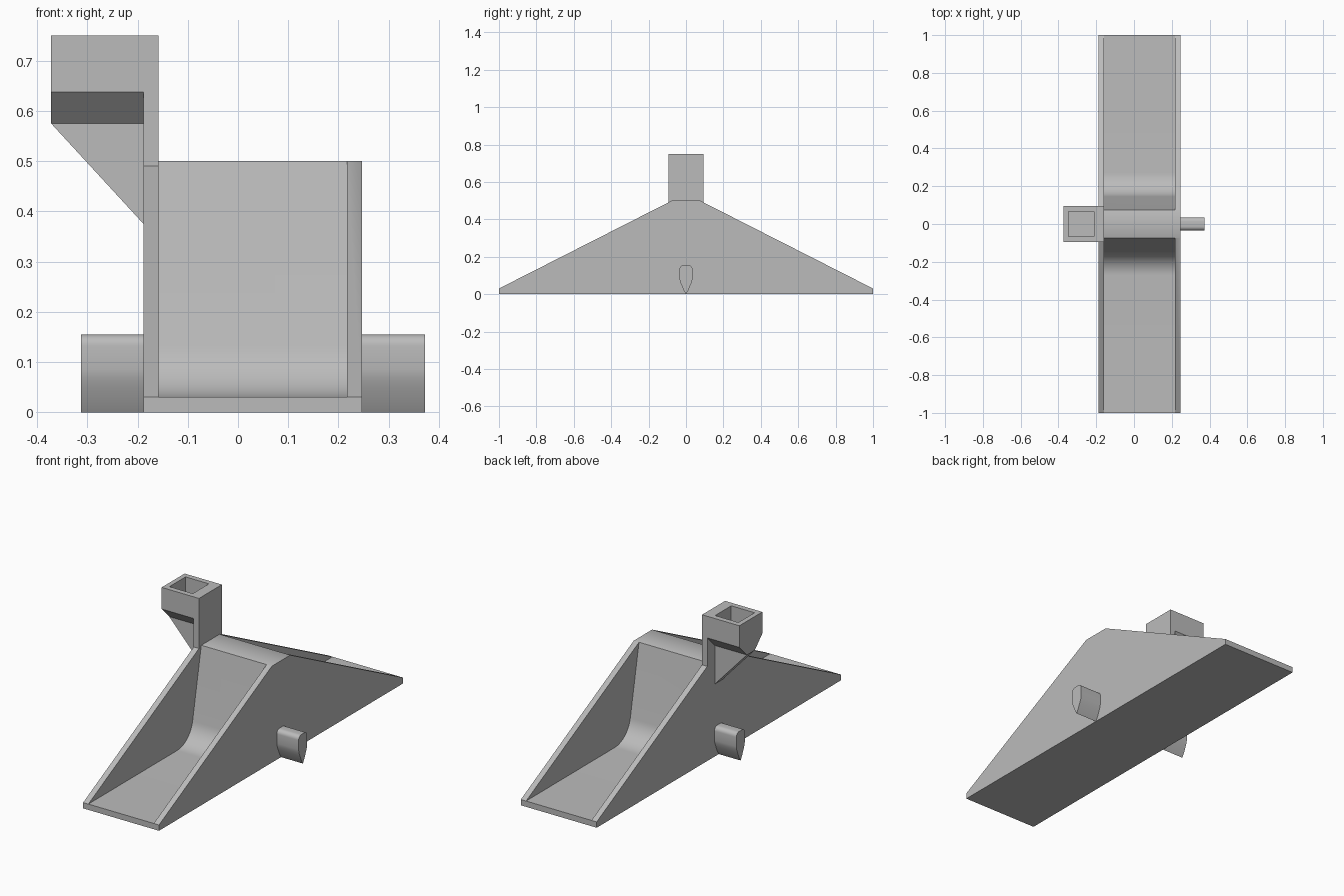
import bpy, bmesh, math

if "Cube" in bpy.data.objects:
    bpy.data.objects.remove(bpy.data.objects["Cube"])

grey = bpy.data.materials.new("plain grey")
grey.diffuse_color = (0.5, 0.5, 0.5, 1)
grey.use_nodes = True
grey.node_tree.nodes["Principled BSDF"].inputs["Base Color"].default_value = grey.diffuse_color


def prism(name, profile, lo, hi, axis="x"):
    """Extrude a (y, z) profile along x, or an (x, z) profile along y."""
    place = (lambda a, b, t: (t, a, b)) if axis == "x" else (lambda a, b, t: (a, t, b))
    bm = bmesh.new()
    ends = [[bm.verts.new(place(a, b, t)) for a, b in profile] for t in (lo, hi)]
    n = len(profile)
    for ring in ends:
        bm.faces.new(ring)
    for i in range(n):
        j = (i + 1) % n
        bm.faces.new((ends[0][i], ends[0][j], ends[1][j], ends[1][i]))
    bmesh.ops.recalc_face_normals(bm, faces=bm.faces)
    mesh = bpy.data.meshes.new(name)
    bm.to_mesh(mesh)
    bm.free()
    ob = bpy.data.objects.new(name, mesh)
    bpy.context.collection.objects.link(ob)
    mesh.materials.append(grey)
    return ob


def combine(target, tool, operation):
    """Apply a boolean and discard the tool object."""
    mod = target.modifiers.new("cut", "BOOLEAN")
    mod.operation, mod.solver, mod.object = operation, "EXACT", tool
    bpy.context.view_layer.objects.active = target
    bpy.ops.object.modifier_apply(modifier=mod.name)
    bpy.data.objects.remove(tool)


def smooth(ob):
    bpy.ops.object.select_all(action="DESELECT")
    ob.select_set(True)
    bpy.context.view_layer.objects.active = ob
    bpy.ops.object.shade_smooth_by_angle(angle=math.radians(30))


def arc(cy, cz, r, a0, a1, steps):
    angles = [math.radians(a0 + (a1 - a0) * i / steps) for i in range(steps + 1)]
    return [(cy + r * math.cos(a), cz + r * math.sin(a)) for a in angles]


LEFT, RIGHT, WALL = -0.188, 0.247, 0.03

# Wedge-shaped body
body = prism("wedge_body", [(-1, 0), (1, 0), (1, 0.03), (0.075, 0.5),
                            (-0.075, 0.5), (-1, 0.03)], LEFT, RIGHT)

# Scooped channels between the side walls, one at each end
r, draft = 0.13, 11
slope = math.tan(math.radians(draft))
foot = 0.075 + 0.47 * slope
centre = foot + r * math.tan(math.radians((90 - draft) / 2))
scoop = [(0.075 - 0.1 * slope, 0.6)]
scoop += arc(centre, 0.03 + r, r, 180 + draft, 270, 14)
scoop += [(1.1, 0.03), (1.1, 0.6)]
for side in (1, -1):
    cutter = prism("scoop_cutter", [(side * y, z) for y, z in scoop],
                   LEFT + WALL, RIGHT - WALL)
    combine(body, cutter, "DIFFERENCE")

# Upright plate standing on the left wall
plate = prism("socket_tower", [(-0.094, 0.375), (0.094, 0.375), (0.094, 0.75),
                               (-0.094, 0.75)], LEFT, LEFT + WALL)
# Socket head with chamfered underside
head = prism("head", [(-0.094, 0.638), (-0.032, 0.575), (0.032, 0.575), (0.094, 0.638),
                      (0.094, 0.75), (-0.094, 0.75)], -0.372, LEFT)
combine(plate, head, "UNION")
# Sloping gusset below the head
gusset = prism("gusset", [(-0.372, 0.575), (LEFT, 0.575), (LEFT, 0.375)],
               -0.032, 0.032, "y")
combine(plate, gusset, "UNION")
# Square socket
hole = prism("socket_cutter", [(-0.066, 0.63), (0.066, 0.63), (0.066, 0.8),
                               (-0.066, 0.8)], -0.347, -0.213)
combine(plate, hole, "DIFFERENCE")
combine(body, plate, "UNION")
smooth(body)

# Teardrop pivot pins on both sides
pin = [(0, 0), (0.012, 0.02), (0.024, 0.048), (0.032, 0.068), (0.035, 0.085)]
pin += arc(0.013, 0.133, 0.022, 0, 90, 6)
pin += [(-y, z) for y, z in reversed(pin[1:])]
for name, lo, hi in (("left_pin", -0.313, LEFT), ("right_pin", RIGHT, 0.372)):
    smooth(prism(name, pin, lo, hi))
